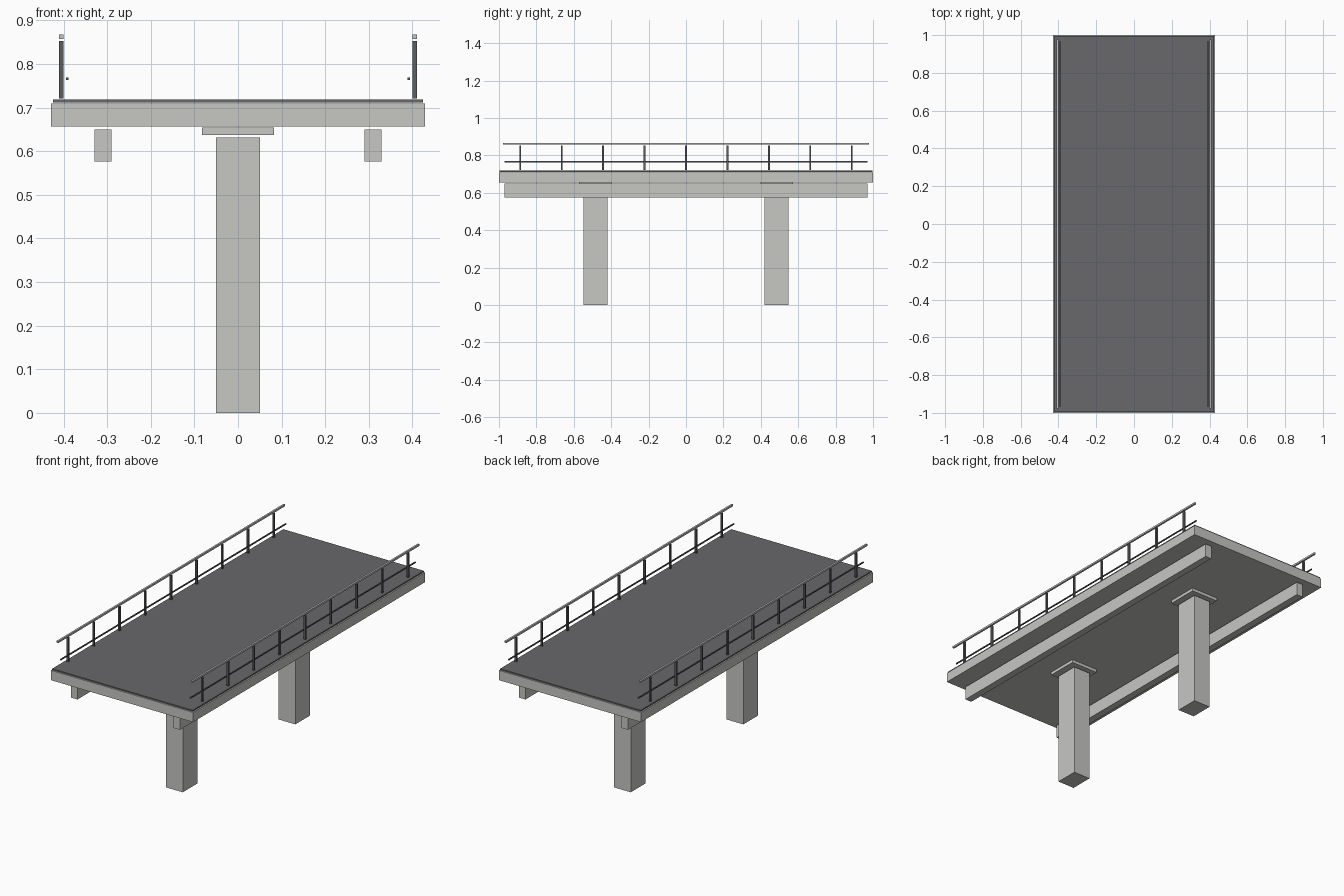
import bpy

cube = bpy.data.objects.get("Cube")
if cube:
    bpy.data.objects.remove(cube, do_unlink=True)


def material(name, r, g, b):
    m = bpy.data.materials.new(name)
    m.use_nodes = True
    m.diffuse_color = (r, g, b, 1)
    m.node_tree.nodes["Principled BSDF"].inputs["Base Color"].default_value = (r, g, b, 1)
    return m


concrete = material("concrete", 0.57, 0.57, 0.55)
asphalt = material("asphalt", 0.14, 0.14, 0.145)
dark_steel = material("dark_steel", 0.11, 0.11, 0.12)
light_steel = material("light_steel", 0.55, 0.55, 0.55)


def box(name, mat, x, y, z):
    """Box from (low, high) extents along each axis."""
    spans = (x, y, z)
    bpy.ops.mesh.primitive_cube_add(size=1, location=[(a + b) / 2 for a, b in spans])
    ob = bpy.context.object
    ob.name = name
    ob.scale = [b - a for a, b in spans]
    bpy.ops.object.transform_apply(location=False, rotation=False, scale=True)
    ob.data.materials.append(mat)
    return ob


def around(centre, half):
    return (centre - half, centre + half)


# Deck slab and road surface
box("deck_slab", concrete, around(0, 0.429), around(0, 1.0), (0.656, 0.709))
box("road_surface", asphalt, around(0, 0.424), around(0, 0.996), (0.711, 0.718))

# Piers with bearing caps
for end, sy in (("front", -1), ("back", 1)):
    y = sy * 0.485
    box(end + "_pier", concrete, around(0, 0.051), around(y, 0.064), (0, 0.631))
    box(end + "_pier_cap", concrete, around(0, 0.082), around(y, 0.086), (0.637, 0.654))

# Side girders and railings
for side, sx in (("right", -1), ("left", 1)):
    box(side + "_girder", concrete, around(sx * 0.309, 0.0195), around(0, 0.97), (0.576, 0.65))
    box(side + "_top_rail", light_steel, around(sx * 0.405, 0.005), around(0, 0.978), (0.857, 0.867))
    box(side + "_lower_rail", dark_steel, around(sx * 0.391, 0.003), around(0, 0.97), (0.763, 0.769))
    for i in range(9):
        y = (i - 4) * 0.2215
        box(f"{side}_rail_post_{i + 1}", dark_steel, around(sx * 0.405, 0.005),
            around(y, 0.005), (0.721, 0.853))
